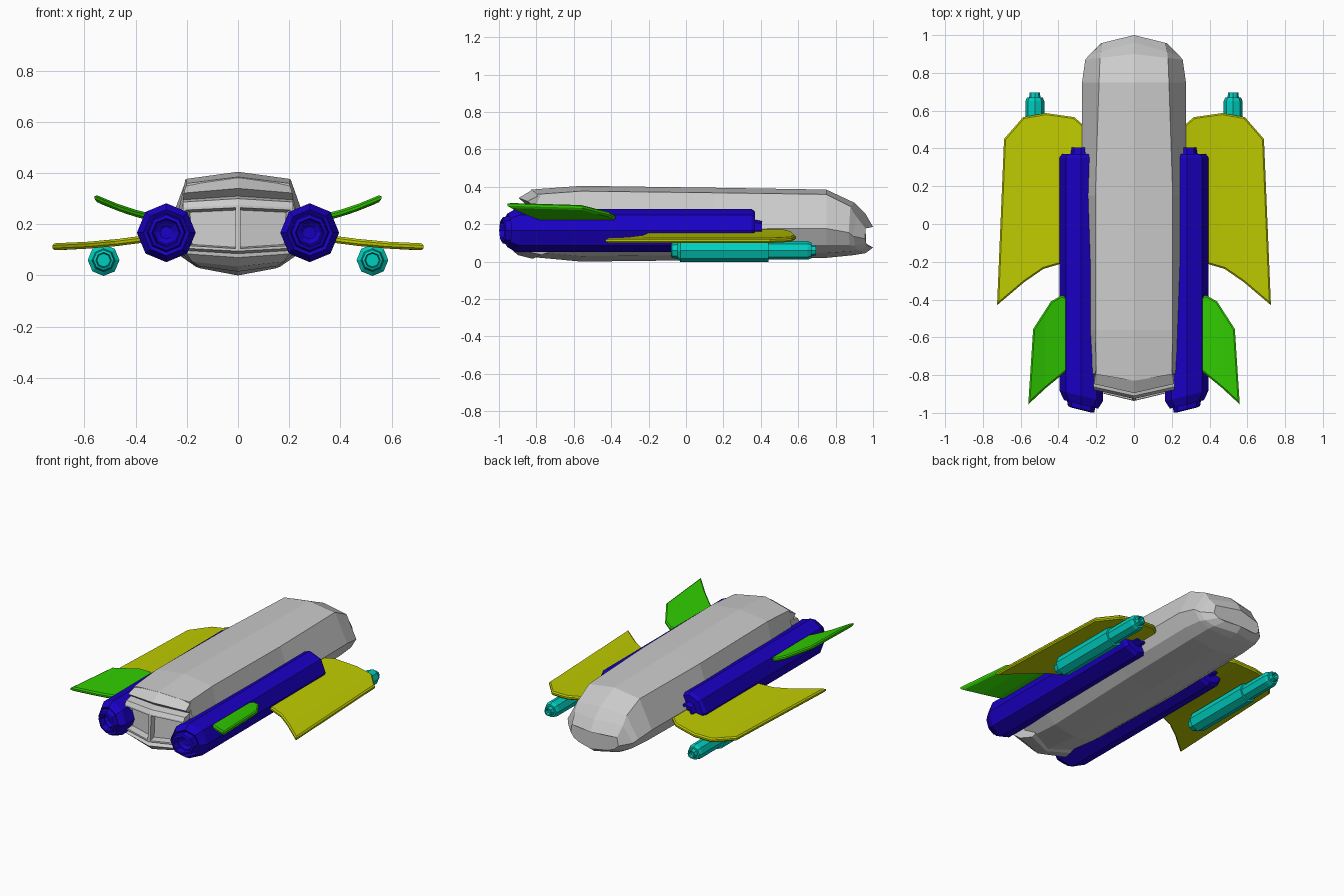
import bpy, bmesh, math
from mathutils import Vector

if "Cube" in bpy.data.objects:
    bpy.data.objects.remove(bpy.data.objects["Cube"])


def finish(bm, name, color=None, mirror=False):
    bmesh.ops.recalc_face_normals(bm, faces=bm.faces)
    me = bpy.data.meshes.new(name)
    bm.to_mesh(me)
    bm.free()
    ob = bpy.data.objects.new(name, me)
    bpy.context.collection.objects.link(ob)
    if color:
        mat = bpy.data.materials.new(name + "_paint")
        mat.diffuse_color = (*color, 1)
        mat.use_nodes = True
        mat.node_tree.nodes["Principled BSDF"].inputs["Base Color"].default_value = mat.diffuse_color
        me.materials.append(mat)
    if mirror:
        ob.modifiers.new("Mirror", 'MIRROR')
    return ob


def loft(rings):
    """Skin closed rings of points and cap both ends."""
    bm = bmesh.new()
    rows = [[bm.verts.new(p) for p in r] for r in rings]
    n = len(rows[0])
    for a, b in zip(rows, rows[1:]):
        for i in range(n):
            j = (i + 1) % n
            bm.faces.new((a[i], a[j], b[j], b[i]))
    bm.faces.new(rows[0])
    bm.faces.new(rows[-1])
    return bm


def tube(name, cx, cz, profile, color, shear=0.0):
    """Octagonal turned body along y; the rear end can be cut at a slant."""
    rings = []
    for y, r in profile:
        ring = []
        for k in range(8):
            a = k * math.pi / 4
            dx = r * math.cos(a)
            dy = shear * dx if y < -0.5 else 0
            ring.append((cx + dx, y + dy, cz + r * math.sin(a)))
        rings.append(ring)
    finish(loft(rings), name, color, True)


def plate(name, outline, zfun, thick, cuts, color):
    """Thin chamfered panel from a plan outline, bent upward or downward by zfun(x)."""
    bm = bmesh.new()
    f = bm.faces.new([bm.verts.new((x, y, 0)) for x, y in outline])
    ext = bmesh.ops.extrude_face_region(bm, geom=[f])
    for v in ext["geom"]:
        if isinstance(v, bmesh.types.BMVert):
            v.co.z += thick
    bmesh.ops.recalc_face_normals(bm, faces=bm.faces)
    rim = [e for e in bm.edges if abs(e.verts[0].co.z - e.verts[1].co.z) < 1e-5]
    bmesh.ops.bevel(bm, geom=rim, offset=thick * 0.3, segments=1, affect='EDGES')
    for x in cuts:
        bmesh.ops.bisect_plane(bm, geom=bm.verts[:] + bm.edges[:] + bm.faces[:],
                               plane_co=Vector((x, 0, 0)), plane_no=Vector((1, 0, 0)))
    for v in bm.verts:
        v.co.z += zfun(v.co.x) - thick / 2
    finish(bm, name, color, True)


# hull: stations of (y, half width, top half width, top z, bottom z, bow)
def hull_ring(y, w, tw, t, b, bow):
    h = t - b
    half = [(tw, t - 0.07 * h), (w, b + 0.43 * h), (w * 0.84, b + 0.19 * h), (w * 0.6, b + 0.07 * h)]
    pts = [(0, t)] + half + [(0, b)] + [(-x, z) for x, z in reversed(half)]
    return [(x, y - bow * abs(x) / w, z) for x, z in pts]


stations = [
    (-0.83, 0.235, 0.20, 0.385, 0.025, -0.04),
    (-0.56, 0.25, 0.205, 0.405, 0.0, 0),
    (0.15, 0.277, 0.205, 0.395, 0.008, 0),
    (0.75, 0.275, 0.185, 0.385, 0.02, 0),
    (0.90, 0.258, 0.18, 0.315, 0.035, 0.03),
    (0.96, 0.238, 0.175, 0.255, 0.045, 0.066),
    (1.0, 0.175, 0.165, 0.185, 0.075, 0.043),
]
finish(loft([hull_ring(*s) for s in stations]), "hull")

# stern: (y, z, half width) profile swept across, with two recessed bays
stern = [(-0.76, 0.36, 0.2), (-0.82, 0.385, 0.2), (-0.895, 0.34, 0.212), (-0.86, 0.31, 0.215),
         (-0.91, 0.30, 0.215), (-0.925, 0.275, 0.215), (-0.935, 0.095, 0.205), (-0.905, 0.085, 0.205),
         (-0.937, 0.07, 0.2), (-0.90, 0.035, 0.18), (-0.82, 0.015, 0.15), (-0.76, 0.04, 0.15)]
rings = []
for s in (-1, 0, 1):
    rings.append([(s * w, y + abs(s) * 0.048, z - abs(s) * (z - 0.19) * 0.12) for y, z, w in stern])
bm = loft(rings)
bmesh.ops.recalc_face_normals(bm, faces=bm.faces)
bm.faces.ensure_lookup_table()
bays = [f for f in bm.faces if len(f.verts) == 4 and f.normal.y < -0.5
        and 0.16 < f.calc_center_median().z < 0.21]
bmesh.ops.inset_individual(bm, faces=bays, thickness=0.014, depth=0)
bmesh.ops.inset_individual(bm, faces=bays, thickness=0.010, depth=-0.045)
finish(bm, "stern")

# side engines with stepped nozzles
tube("engine", 0.28, 0.167,
     [(-0.93, 0.025), (-0.945, 0.045), (-0.945, 0.05), (-0.985, 0.056), (-0.98, 0.07),
      (-0.945, 0.076), (-0.955, 0.09), (-0.91, 0.115), (0.35, 0.115), (0.37, 0.10),
      (0.37, 0.056), (0.405, 0.05), (0.405, 0.035), (0.385, 0.028)],
     (0.01, 0.0, 0.55), 0.25)

# pods under the wings
tube("wing_pod", 0.525, 0.06,
     [(-0.05, 0.015), (-0.05, 0.026), (-0.08, 0.03), (-0.075, 0.04), (-0.045, 0.045), (-0.03, 0.062),
      (0.44, 0.062), (0.44, 0.05), (0.65, 0.05), (0.67, 0.042), (0.67, 0.03),
      (0.695, 0.027), (0.695, 0.02), (0.675, 0.015)],
     (0.0, 0.62, 0.52))

# wings
plate("wing",
      [(0.22, 0.48), (0.28, 0.534), (0.317, 0.566), (0.466, 0.587), (0.587, 0.566), (0.688, 0.45),
       (0.725, -0.43), (0.58, -0.307), (0.48, -0.238), (0.386, -0.21), (0.22, -0.19)],
      lambda x: 0.112 + 0.18 * (0.725 - x) ** 2 + 0.02 * (0.725 - x),
      0.027, (0.35, 0.466, 0.587), (0.52, 0.6, 0.0))

# tail fins
plate("tail_fin",
      [(0.31, -0.43), (0.36, -0.39), (0.38, -0.376), (0.44, -0.41), (0.534, -0.556), (0.56, -0.955),
       (0.466, -0.868), (0.31, -0.74)],
      lambda x: 0.232 + 0.25 * (x - 0.36) + 0.55 * (x - 0.36) ** 2,
      0.027, (0.40, 0.47), (0.03, 0.6, 0.0))
